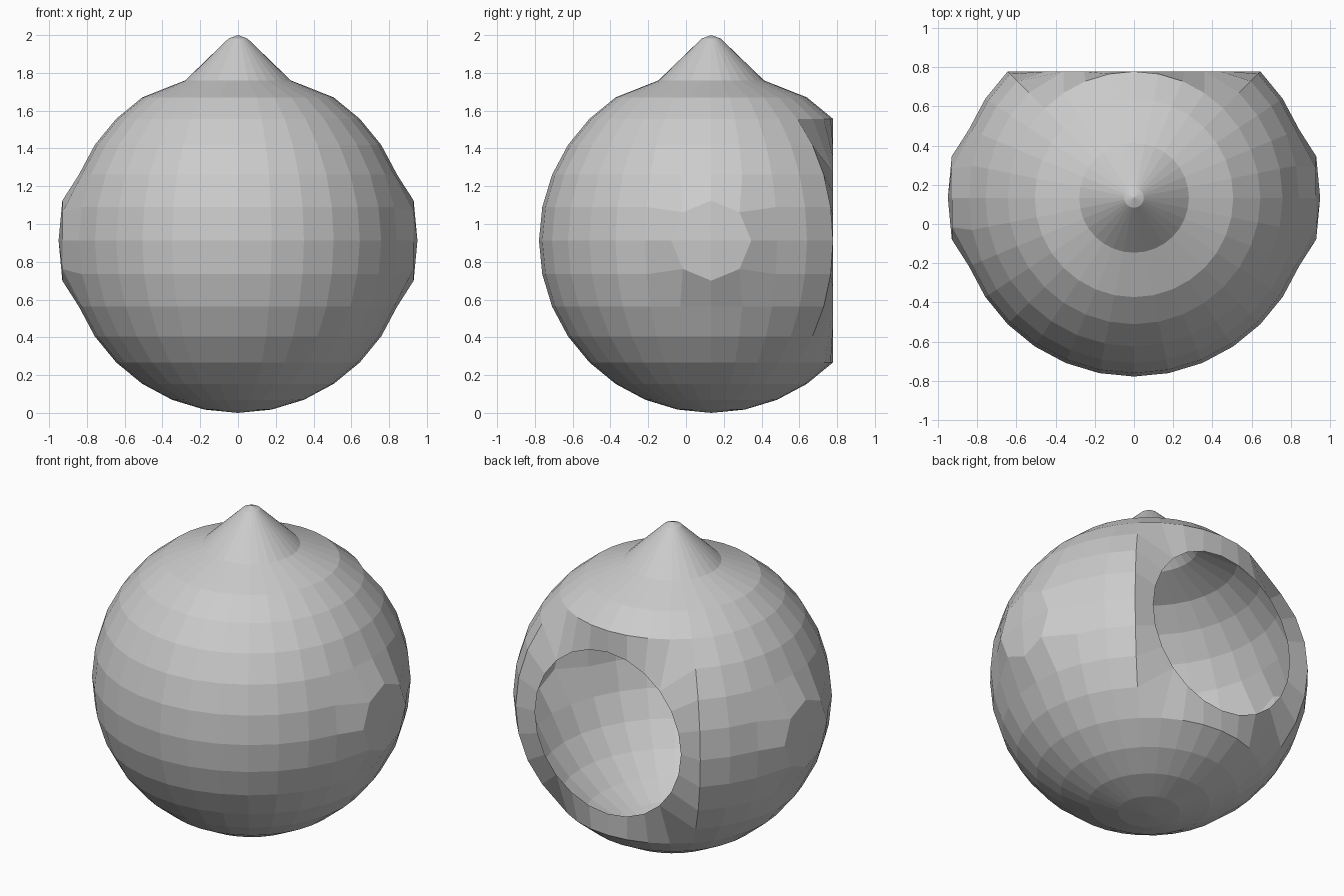
import bpy, bmesh, math
from math import sin, cos, radians

if "Cube" in bpy.data.objects:
    bpy.data.objects.remove(bpy.data.objects["Cube"])

R = 0.912            # shell radius
STEP = 11.25         # 32 segments, 16 rings
BACK = R * sin(radians(45))   # depth of the flat rim behind the centre

bm = bmesh.new()
bmesh.ops.create_uvsphere(bm, u_segments=32, v_segments=16, radius=R)

# Grid address of each vertex: column from the back (+y), row from the equator
grid = {}
for v in bm.verts:
    col = round(math.degrees(math.atan2(v.co.x, v.co.y)) / STEP)
    row = round(math.degrees(math.asin(max(-1, min(1, v.co.z / R)))) / STEP)
    grid[v] = (0 if abs(row) == 8 else col, row)

doomed = []
for v, (c, r) in grid.items():
    # Pointed cap on top: narrow ring, small tip ring, tip
    cap = {6: (0.28, 1.76), 7: (0.05, 1.982), 8: (0.0, 2.0)}.get(r)
    if cap:
        a = radians(c * STEP)
        v.co = (cap[0] * sin(a), cap[0] * cos(a), cap[1] - R)
    # Raised octagonal side pads
    dc = abs(c) - 8
    if abs(dc) <= 1 and abs(r) <= 1:
        side = 1 if c > 0 else -1
        if dc == 0 and r == 0:
            v.co = (side * 0.95, 0, 0)
        else:
            a = math.atan2(r, -dc)
            v.co = (side * 0.93, 0.212 * cos(a), 0.212 * sin(a))
    # Round rear opening: square loop of the grid turned into a flat circle
    m = max(abs(c), abs(r))
    if m == 3:
        if abs(r) == 3:
            a = radians(90 - c * 15) if r > 0 else radians(-90 + c * 15)
        else:
            a = radians(r * 15) if c > 0 else radians(180 - r * 15)
        v.co = (0.51 * cos(a), BACK, 0.51 * sin(a))
    elif m < 3:
        doomed.append(v)

bmesh.ops.delete(bm, geom=doomed, context='VERTS')

# Stand on the floor, centred front to back
bmesh.ops.translate(bm, verts=bm.verts, vec=(0, (R - BACK) / 2, R))

mesh = bpy.data.meshes.new("round_shell")
bm.to_mesh(mesh)
bm.free()
shell = bpy.data.objects.new("round_shell", mesh)
bpy.context.collection.objects.link(shell)
